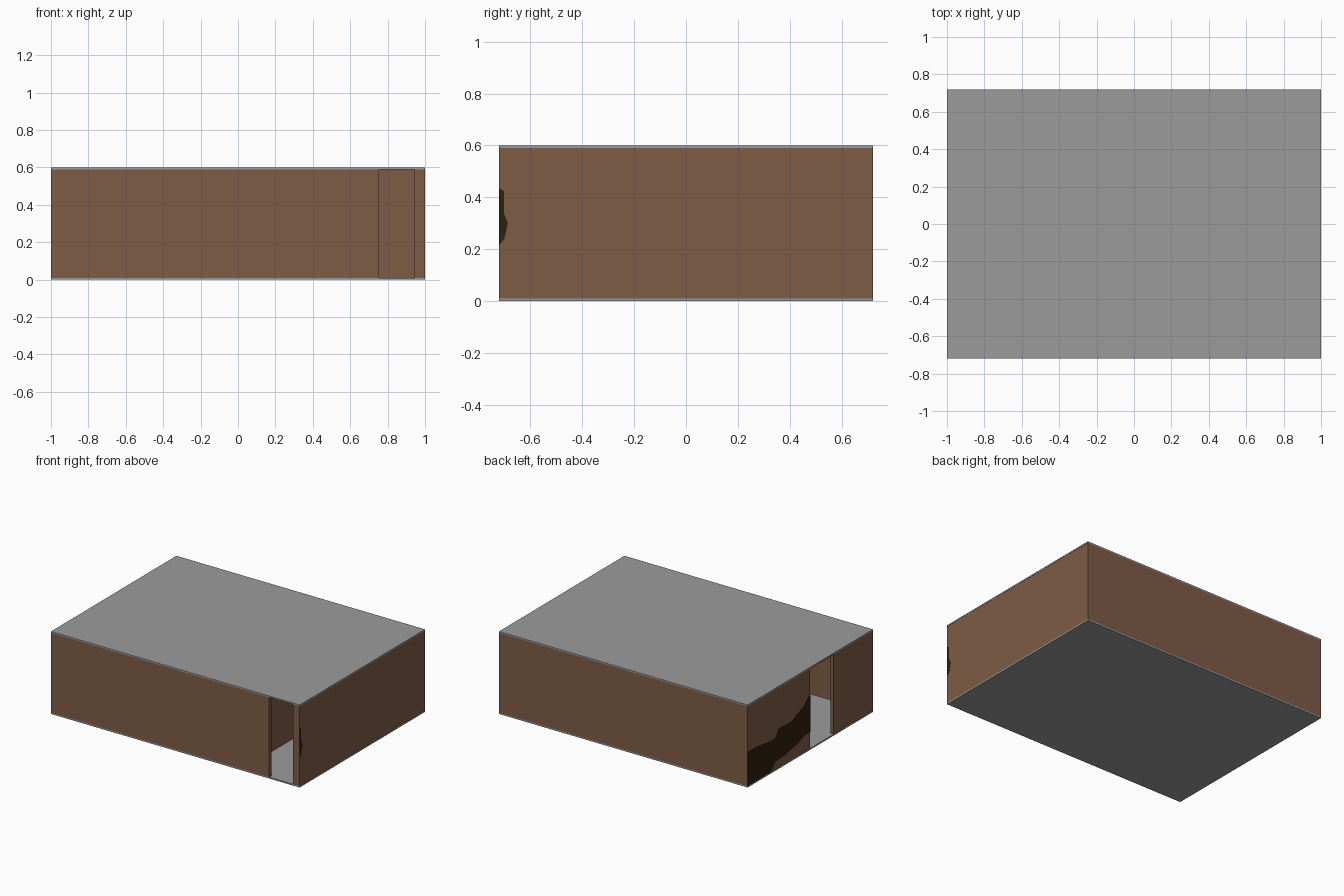
import bpy, bmesh

if "Cube" in bpy.data.objects:
    bpy.data.objects.remove(bpy.data.objects["Cube"])

HX, HY = 1.0, 0.72        # half footprint
Z0, Z1, H = 0.01, 0.59, 0.6
T = 0.025                 # wall thickness
SKIN = 0.0015             # stain plate thickness


def material(name, rgb):
    m = bpy.data.materials.new(name)
    m.diffuse_color = (*rgb, 1)
    m.use_nodes = True
    m.node_tree.nodes["Principled BSDF"].inputs["Base Color"].default_value = m.diffuse_color
    return m


BROWN = material("wall brown", (0.21, 0.107, 0.061))
GREY = material("concrete grey", (0.33, 0.33, 0.33))
DARK = material("stain dark brown", (0.030, 0.015, 0.005))


def finish(bm, name, mat):
    bmesh.ops.recalc_face_normals(bm, faces=bm.faces)
    mesh = bpy.data.meshes.new(name)
    bm.to_mesh(mesh)
    bm.free()
    mesh.materials.append(mat)
    ob = bpy.data.objects.new(name, mesh)
    bpy.context.collection.objects.link(ob)
    return ob


def box(name, x0, x1, y0, y1, z0, z1, mat):
    bm = bmesh.new()
    bmesh.ops.create_cube(bm, size=1)
    for v in bm.verts:
        v.co.x = x1 if v.co.x > 0 else x0
        v.co.y = y1 if v.co.y > 0 else y0
        v.co.z = z1 if v.co.z > 0 else z0
    return finish(bm, name, mat)


def wall(name, x0, x1, y0, y1):
    return box(name, x0, x1, y0, y1, Z0, Z1, BROWN)


def stain(name, x0, x1, outline):
    """Thin irregular plate lying on a side wall; outline is (y, z)."""
    bm = bmesh.new()
    f = bm.faces.new([bm.verts.new((x0, y, z)) for y, z in outline])
    r = bmesh.ops.extrude_face_region(bm, geom=[f])
    for v in r["geom"]:
        if isinstance(v, bmesh.types.BMVert):
            v.co.x = x1
    return finish(bm, name, DARK)


# Floor and roof slabs
box("floor", -HX, HX, -HY, HY, 0, Z0, GREY)
box("roof", -HX, HX, -HY, HY, Z1, H, GREY)

# Outer walls, with a doorway in the front and one in the left side
W = HX - SKIN
wall("front_wall", -W + T, 0.755, -HY, -HY + T)
wall("front_wall_end", 0.945, W - T, -HY, -HY + T)
wall("back_wall", -W + T, W - T, HY - T, HY)
wall("right_wall", W - T, W, -HY, HY)
wall("left_wall_back", -W, -W + T, 0.0, HY)
wall("left_wall_front", -W, -W + T, -HY, -0.27)

# Inner partition beside the front entrance, open near the back
wall("partition", 0.515, 0.54, -HY + T, 0.45)

# Irregular dark stains on the side walls
stain("left_stain", -HX, -W, [
    (0.72, Z0), (0.72, 0.26), (0.58, 0.25), (0.45, 0.235), (0.40, 0.235),
    (0.36, 0.29), (0.27, 0.285), (0.20, 0.29), (0.15, 0.32), (0.08, 0.335),
    (0.0, 0.40), (0.0, 0.13), (0.08, 0.125), (0.14, 0.10), (0.22, 0.085),
    (0.30, 0.07), (0.40, 0.065), (0.43, 0.03), (0.46, Z0)])
stain("right_stain", W, HX, [
    (-0.72, 0.435), (-0.702, 0.425), (-0.702, 0.34), (-0.686, 0.30),
    (-0.70, 0.24), (-0.72, 0.215)])
